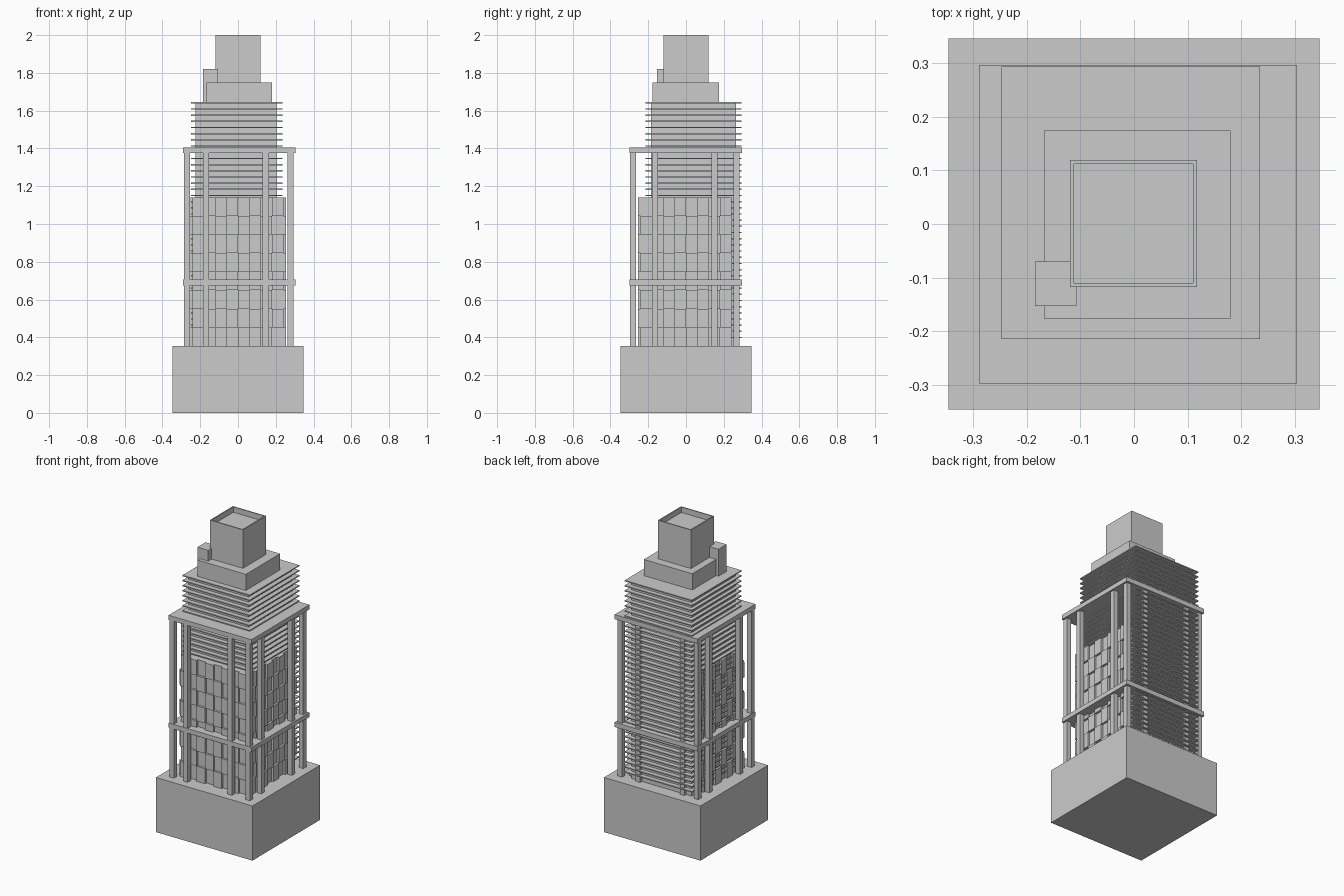
import bpy, bmesh

if "Cube" in bpy.data.objects:
    bpy.data.objects.remove(bpy.data.objects["Cube"])

GREY = (0.6, 0.6, 0.6, 1)
mat = bpy.data.materials.new("light_grey")
mat.use_nodes = True
mat.diffuse_color = GREY
mat.node_tree.nodes["Principled BSDF"].inputs["Base Color"].default_value = GREY


def add_box(bm, x0, x1, y0, y1, z0, z1):
    ret = bmesh.ops.create_cube(bm, size=1)
    for v in ret["verts"]:
        v.co.x = x1 if v.co.x > 0 else x0
        v.co.y = y1 if v.co.y > 0 else y0
        v.co.z = z1 if v.co.z > 0 else z0
    return ret["verts"]


def finish(name, bm):
    mesh = bpy.data.meshes.new(name)
    bm.to_mesh(mesh)
    bm.free()
    mesh.materials.append(mat)
    obj = bpy.data.objects.new(name, mesh)
    bpy.context.collection.objects.link(obj)
    return obj


def boxes(name, *dims):
    bm = bmesh.new()
    for d in dims:
        add_box(bm, *d)
    return finish(name, bm)


# Plinth, inner core and crown blocks
boxes("plinth", (-0.347, 0.347, -0.347, 0.347, 0, 0.355))
boxes("core", (-0.225, 0.205, -0.185, 0.265, 0.355, 1.64))
boxes("crown_step", (-0.168, 0.18, -0.177, 0.175, 1.645, 1.75))
boxes("side_shaft", (-0.185, -0.107, -0.153, -0.07, 1.645, 1.82))

# Top tower with a sunken roof inside a thin parapet
bm = bmesh.new()
add_box(bm, -0.12, 0.118, -0.118, 0.12, 1.75, 2.0)
roof = max(bm.faces, key=lambda f: f.calc_center_median().z)
bmesh.ops.inset_region(bm, faces=[roof], thickness=0.011)
rim = bmesh.ops.extrude_face_region(bm, geom=[roof])
bmesh.ops.delete(bm, geom=[roof], context="FACES_ONLY")
for v in rim["geom"]:
    if isinstance(v, bmesh.types.BMVert):
        v.co.z -= 0.035
bmesh.ops.recalc_face_normals(bm, faces=bm.faces)
finish("top_tower", bm)

# Thin floor slabs running up the whole core
SLABS, PITCH = 39, 0.0327
boxes("floor_slabs", *[(-0.248, 0.235, -0.215, 0.294, z - 0.007, z)
                       for z in (1.645 - i * PITCH for i in range(SLABS))])

# Outer frame: two plates and columns around the perimeter
boxes("frame_plates", *[(-0.29, 0.305, -0.298, 0.297, z - 0.015, z + 0.015)
                        for z in (0.69, 1.39)])
xs = (-0.27, -0.17, 0.147, 0.277)
ys = (-0.28, -0.163, 0.15, 0.267)
R = 0.016
boxes("columns", *[(x - R, x + R, y - R, y + R, 0, 1.38)
                   for i, x in enumerate(xs) for j, y in enumerate(ys)
                   if i in (0, 3) or j in (0, 3)])

# Panelled facade: a block with alternating raised panels on three sides
N, Z0, Z1, H, DEPTH = 8, 0.355, 1.14, 0.24, 0.014
boxes("facade_block", (-H, H, -H, H, Z0, Z1))
bm = bmesh.new()
w, h = 2 * H / N, (Z1 - Z0) / N
for row in range(N):
    z = Z0 + row * h
    for col in range(N):
        if (row + col) % 2:
            continue
        a = -H + col * w
        add_box(bm, a, a + w, -H - DEPTH, -H, z, z + h)
        add_box(bm, H, H + DEPTH, a, a + w, z, z + h)
        add_box(bm, -H - DEPTH, -H, a, a + w, z, z + h)
finish("facade_panels", bm)
